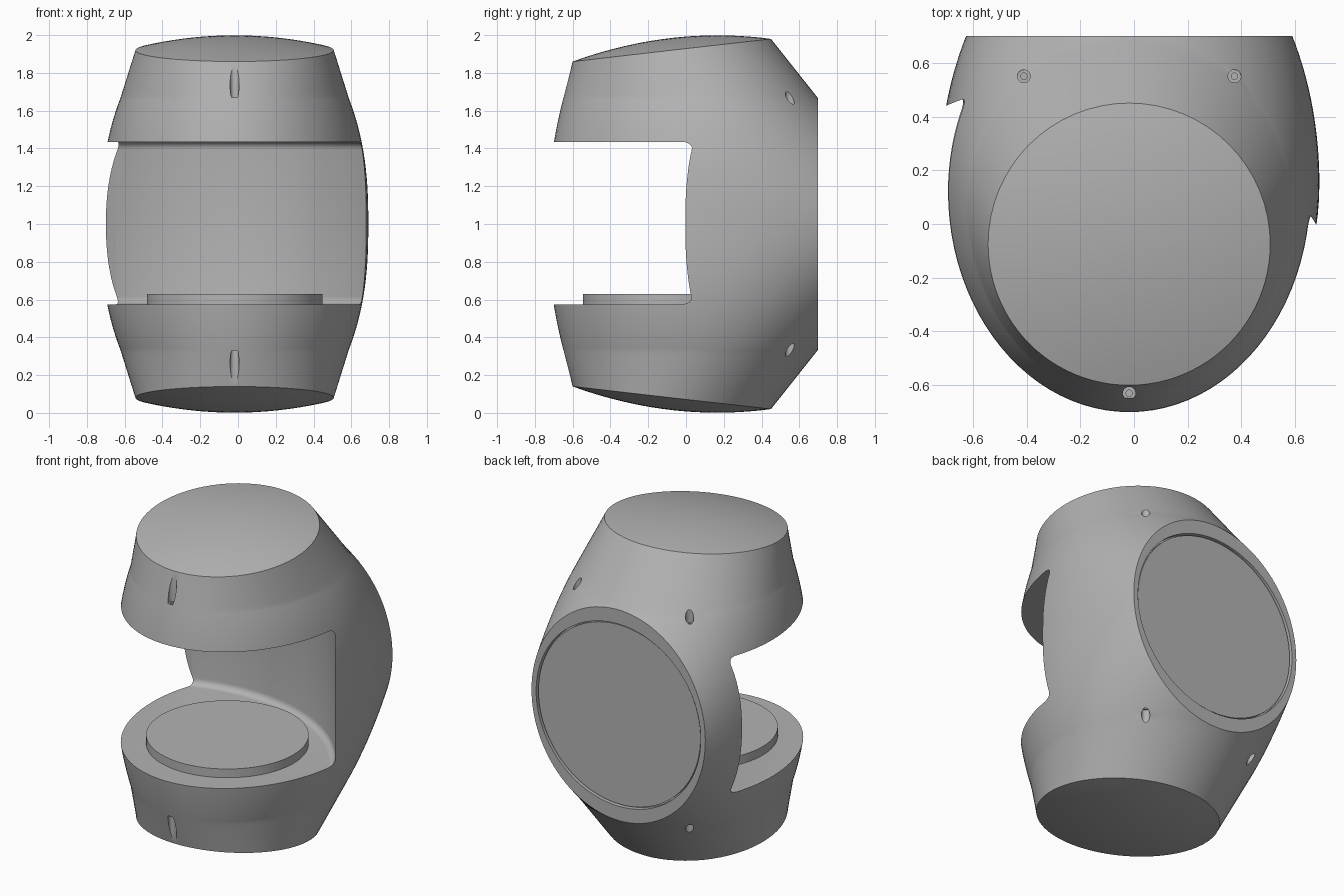
import bpy, bmesh
from math import sin, cos, pi, acos, sqrt, radians
from mathutils import Matrix, Vector

cube = bpy.data.objects.get("Cube")
if cube:
    bpy.data.objects.remove(cube, do_unlink=True)

CX = -0.018          # centre line of the body
RIM_Y, RIM_R = -0.075, 0.525
TILT = 0.114         # slope of the end caps
BACK_Y = 0.7

grey = bpy.data.materials.new("plain grey")
grey.use_nodes = True
colour = (0.45, 0.45, 0.45, 1)
grey.diffuse_color = colour
grey.node_tree.nodes["Principled BSDF"].inputs["Base Color"].default_value = colour


def make(name, bm):
    bmesh.ops.remove_doubles(bm, verts=bm.verts[:], dist=1e-5)
    bmesh.ops.recalc_face_normals(bm, faces=bm.faces[:])
    mesh = bpy.data.meshes.new(name)
    bm.to_mesh(mesh)
    bm.free()
    ob = bpy.data.objects.new(name, mesh)
    bpy.context.collection.objects.link(ob)
    mesh.materials.append(grey)
    return ob


def skin(bm, rings):
    """Join equal closed rings of points with faces."""
    loops = [[bm.verts.new(p) for p in ring] for ring in rings]
    n = len(loops[0])
    for low, high in zip(loops, loops[1:]):
        for j in range(n):
            k = (j + 1) % n
            bm.faces.new((low[j], low[k], high[k], high[j]))
    return loops


def turned(name, profile, place, segments=48):
    """Solid of revolution from (radius, height) pairs, with flat ends."""
    bm = bmesh.new()
    loops = skin(bm, [[place @ Vector((r * cos(2 * pi * i / segments),
                                       r * sin(2 * pi * i / segments), z))
                       for i in range(segments)] for r, z in profile])
    bm.faces.new(loops[0])
    bm.faces.new(loops[-1])
    return make(name, bm)


def oval(wide, y_mid, front, rear, a_max):
    """Plan outline, from the rear on one side round the front to the other."""
    steps = 16
    angles = [a_max * (1 - i / steps) for i in range(steps)]
    angles += [-pi * i / 48 for i in range(48)]
    angles += [-pi - a_max * i / steps for i in range(steps + 1)]
    return [(CX + wide * cos(a), y_mid + (rear if sin(a) > 0 else front) * sin(a))
            for a in angles]


def body():
    # Waist sections, cut off flat by the round opening at the rear
    half = []
    for i in range(25):
        phi = pi / 2 * i / 24
        v = sin(phi)
        wide = 0.708 - 0.103 * v ** 2.5
        y_mid = 0.15 - 0.07 * v * v
        ratio = 0.607 * cos(phi) / wide
        rear = (BACK_Y - y_mid) / sqrt(1 - ratio ** 2)
        front = y_mid + 0.735 - 0.085 * v * v
        half.append([Vector((x, y, 1 + 0.665 * v))
                     for x, y in oval(wide, y_mid, front, rear, acos(ratio))])
    # Shoulder up to the tilted rim
    rim = [Vector((x, y, 1.92 + TILT * (y - RIM_Y)))
           for x, y in oval(RIM_R, RIM_Y, RIM_R, RIM_R, pi / 2)]
    base = half[-1]
    for i in range(1, 9):
        half.append([p.lerp(q, i / 8) for p, q in zip(base, rim)])
    # Shallow domed cap
    hub = Vector((CX, RIM_Y, 1.92))
    for i in range(9, -1, -1):
        s = i / 10
        half.append([hub.lerp(p, s) + Vector((0, 0, 0.065 * (1 - s * s))) for p in rim])
    lower = [[Vector((p.x, p.y, 2 - p.z)) for p in ring] for ring in half[:0:-1]]
    bm = bmesh.new()
    skin(bm, lower + half)
    return make("body", bm)


def cut(target, cutter):
    cutter.hide_render = True
    mod = target.modifiers.new("cut", "BOOLEAN")
    mod.operation = "DIFFERENCE"
    mod.solver = "EXACT"
    mod.object = cutter
    bpy.context.view_layer.objects.active = target
    bpy.ops.object.modifier_apply(modifier=mod.name)
    bpy.data.objects.remove(cutter, do_unlink=True)


shell = body()

# Front chamber with a curved back wall and rounded corners
floor, ceiling, wall, fillet = 0.575, 1.435, 1.1, 0.04
corner = [(wall - fillet + fillet * sin(pi / 2 * i / 6),
           floor + fillet - fillet * cos(pi / 2 * i / 6)) for i in range(7)]
corner += [(r, floor + ceiling - z) for r, z in reversed(corner)]
cut(shell, turned("chamber_cutter", corner,
                  Matrix.Translation((-0.264, -0.57, 0)), 160))

# Round recess in the rear opening
rear_axis = Matrix.Translation((CX, BACK_Y, 1)) @ Matrix.Rotation(radians(-90), 4, "X")
cut(shell, turned("recess_cutter", [(0.575, -0.03), (0.575, 0.1)], rear_axis, 96))

# Stepped screw holes, drilled vertically from above and below
for x, y, seat in ((CX, -0.63, 1.67), (CX - 0.392, 0.55, 1.62), (CX + 0.392, 0.55, 1.62)):
    for side in (1, -1):
        drill = [(0.012, seat - 0.05), (0.012, seat), (0.024, seat), (0.024, 2.1)]
        if side < 0:
            drill = [(r, 2 - z) for r, z in drill]
        cut(shell, turned("drill", drill, Matrix.Translation((x, y, 0)), 24))

# Round platform on the chamber floor and the rear cover
platform = turned("platform", [(0.465, 0.56), (0.465, 0.63)],
                  Matrix.Translation((CX, -0.08, 0)), 96)
cover = turned("rear_cover", [(0.566, -0.04), (0.566, -0.01)], rear_axis, 96)

for ob in (shell, platform, cover):
    bpy.ops.object.select_all(action="DESELECT")
    ob.select_set(True)
    bpy.context.view_layer.objects.active = ob
    bpy.ops.object.shade_smooth_by_angle(angle=radians(28))
